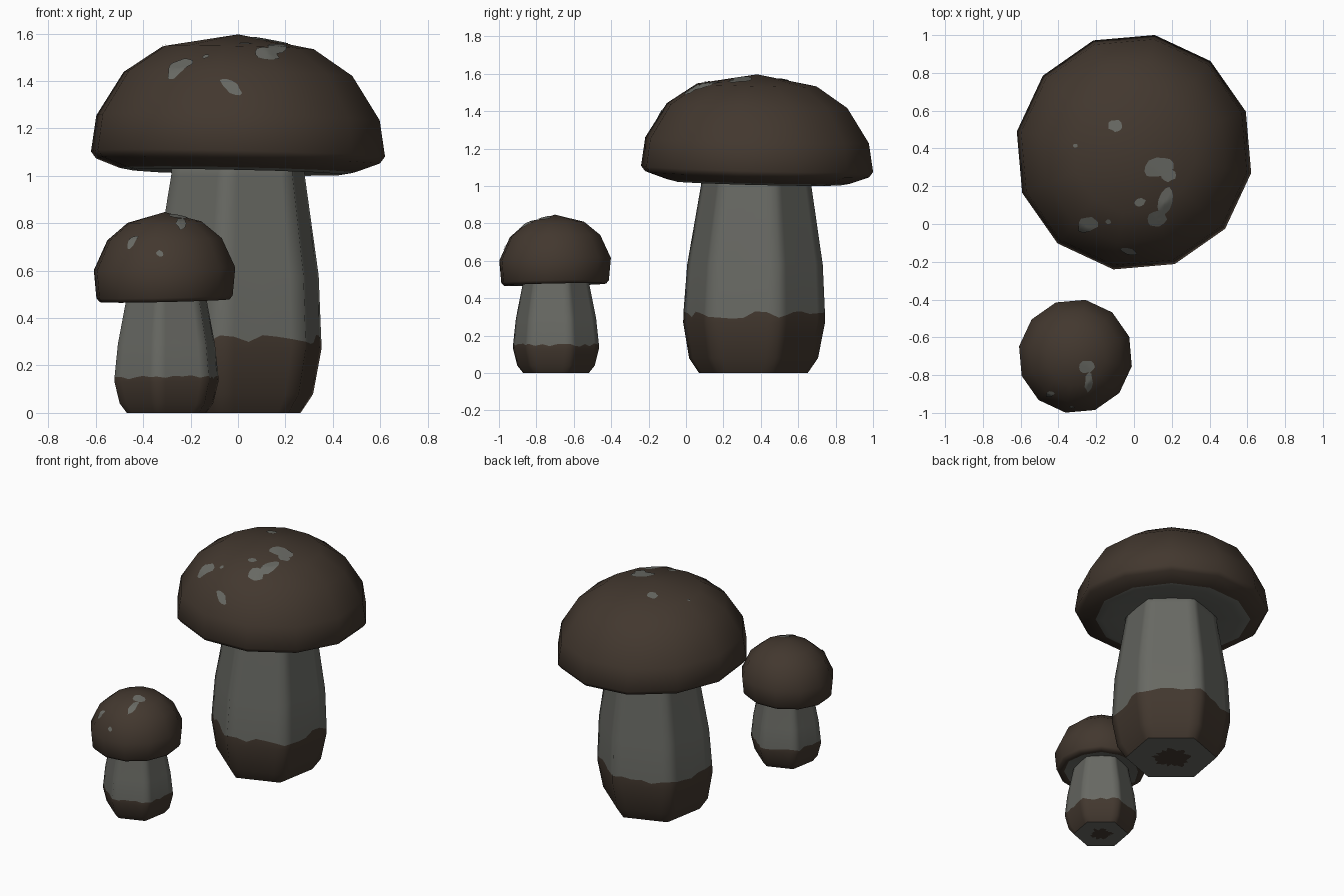
import bpy, bmesh, math, random
from mathutils import Vector
from mathutils.bvhtree import BVHTree

if "Cube" in bpy.data.objects:
    bpy.data.objects.remove(bpy.data.objects["Cube"])

random.seed(4)


def material(name, rgb):
    m = bpy.data.materials.new(name)
    m.diffuse_color = (*rgb, 1)
    m.use_nodes = True
    m.node_tree.nodes["Principled BSDF"].inputs["Base Color"].default_value = m.diffuse_color
    return m


BROWN, GREY = 0, 1
MATS = [material("dark_brown", (0.055, 0.039, 0.028)),
        material("stone_grey", (0.138, 0.141, 0.125))]
TURN = math.radians(20)


def finish(bm, name):
    me = bpy.data.meshes.new(name)
    bm.to_mesh(me)
    bm.free()
    for m in MATS:
        me.materials.append(m)
    ob = bpy.data.objects.new(name, me)
    bpy.context.collection.objects.link(ob)
    return ob


def lathe(name, profile, centre, sides, sub=1, tilt=(0, 0), lean=(0, 0), flat_bottom=False):
    """Profile rows: radius, height, colour of the band to the next row, jitter (dr, dz)."""
    bm = bmesh.new()
    rings = []
    n = sides * sub
    for r, z, mat, (dr, dz) in profile:
        ring = []
        for i in range(n if r else 1):
            a, b = [TURN + math.tau * (i // sub + k) / sides for k in (0, 1)]
            t = (i % sub) / sub
            rr = r + random.uniform(-dr, dr)
            x = rr * ((1 - t) * math.cos(a) + t * math.cos(b))
            y = rr * ((1 - t) * math.sin(a) + t * math.sin(b))
            h = z + random.uniform(-dz, dz) + tilt[0] * x + tilt[1] * y
            ring.append(bm.verts.new((centre[0] + x + lean[0] * z,
                                      centre[1] + y + lean[1] * z, h)))
        rings.append(ring)
    for A, B, row in zip(rings, rings[1:], profile):
        for i in range(n):
            j = (i + 1) % n
            vs = [A[i % len(A)], A[j % len(A)], B[j % len(B)], B[i % len(B)]]
            f = bm.faces.new(list(dict.fromkeys(vs)))
            f.material_index = row[2]
            f.smooth = True
    bmesh.ops.recalc_face_normals(bm, faces=bm.faces)
    if flat_bottom:
        for f in bm.faces:
            f.smooth = f.normal.z > -0.95
    return finish(bm, name)


def spots(name, cap, blobs):
    """Thin irregular patches laid on the cap: x, y, half length, half width, angle."""
    bm = bmesh.new()
    dg = bpy.context.evaluated_depsgraph_get()
    tree = BVHTree.FromObject(cap, dg)

    def drop(x, y):
        hit, nor, _, _ = tree.ray_cast(Vector((x, y, 3)), Vector((0, 0, -1)))
        return bm.verts.new(hit + nor * 0.005)

    for x, y, l, w, ang in blobs:
        ca, sa = math.cos(math.radians(ang)), math.sin(math.radians(ang))
        wob = [random.uniform(0.85, 1.15) for _ in range(12)]
        prev = [drop(x, y)]
        for k in (1, 2, 3, 4):
            ring = []
            for i in range(12):
                t = math.tau * i / 12
                u, v = l * wob[i] * k / 4 * math.cos(t), w * wob[i] * k / 4 * math.sin(t)
                ring.append(drop(x + u * ca - v * sa, y + u * sa + v * ca))
            for i in range(12):
                j = (i + 1) % 12
                vs = [prev[i % len(prev)], ring[i], ring[j], prev[j % len(prev)]]
                f = bm.faces.new(list(dict.fromkeys(vs)))
                f.material_index = GREY
                f.smooth = True
            prev = ring
    return finish(bm, name)


NO = (0, 0)

# large mushroom: six-sided stem with a ragged earthy foot
lathe("large_stem", [
    (0, 0, BROWN, NO), (0.12, 0, GREY, (0.03, 0)), (0.295, 0, BROWN, NO),
    (0.35, 0.08, BROWN, NO), (0.385, 0.27, BROWN, NO), (0.384, 0.31, GREY, (0, 0.02)),
    (0.368, 0.58, GREY, NO), (0.30, 1.0, GREY, NO), (0.295, 1.07, GREY, NO),
    (0, 1.07, GREY, NO)], (-0.013, 0.36), 6, 6, lean=(0.013, 0.015), flat_bottom=True)

# large cap: twelve-sided dome with a grey underside
large_cap = lathe("large_cap", [
    (0, 1.597, BROWN, NO), (0.325, 1.54, BROWN, NO), (0.49, 1.43, BROWN, NO),
    (0.607, 1.245, BROWN, NO), (0.63, 1.092, BROWN, NO), (0.608, 1.063, BROWN, NO),
    (0.50, 1.025, GREY, (0.015, 0)), (0.45, 1.015, GREY, NO), (0.26, 1.045, GREY, NO),
    (0, 1.045, GREY, NO)], (0, 0.38), 12, tilt=(-0.022, -0.024))

spots("large_cap_spots", large_cap, [
    (-0.10, 0.52, 0.035, 0.03, 0), (0.13, 0.30, 0.075, 0.05, 15), (0.18, 0.26, 0.04, 0.035, 0),
    (0.12, 0.03, 0.055, 0.04, 20), (0.165, 0.12, 0.07, 0.033, 75), (-0.245, 0.0, 0.055, 0.04, 10),
    (0.03, 0.115, 0.032, 0.02, 20), (-0.03, -0.14, 0.045, 0.018, -15),
    (-0.31, 0.415, 0.012, 0.01, 0), (-0.135, 0.015, 0.014, 0.012, 0)])

# small mushroom: stem
lathe("small_stem", [
    (0, 0, BROWN, NO), (0.07, 0, GREY, (0.02, 0)), (0.178, 0, BROWN, NO),
    (0.210, 0.04, BROWN, NO), (0.233, 0.13, BROWN, NO), (0.233, 0.15, GREY, (0, 0.009)),
    (0.218, 0.29, GREY, NO), (0.18, 0.48, GREY, NO), (0.175, 0.53, GREY, NO),
    (0, 0.53, GREY, NO)], (-0.302, -0.695), 6, 6, flat_bottom=True)

# small mushroom: cap
small_cap = lathe("small_cap", [
    (0, 0.847, BROWN, NO), (0.158, 0.805, BROWN, NO), (0.245, 0.733, BROWN, NO),
    (0.303, 0.608, BROWN, NO), (0.292, 0.49, BROWN, NO), (0.278, 0.473, BROWN, NO),
    (0.245, 0.475, GREY, (0.01, 0)), (0.16, 0.495, GREY, NO),
    (0, 0.495, GREY, NO)], (-0.31, -0.70), 12, tilt=(0.023, 0.02))

spots("small_cap_spots", small_cap, [
    (-0.25, -0.757, 0.038, 0.034, 0), (-0.24, -0.835, 0.05, 0.02, 85),
    (-0.443, -0.897, 0.024, 0.015, 10), (-0.33, -0.965, 0.014, 0.006, 0)])
